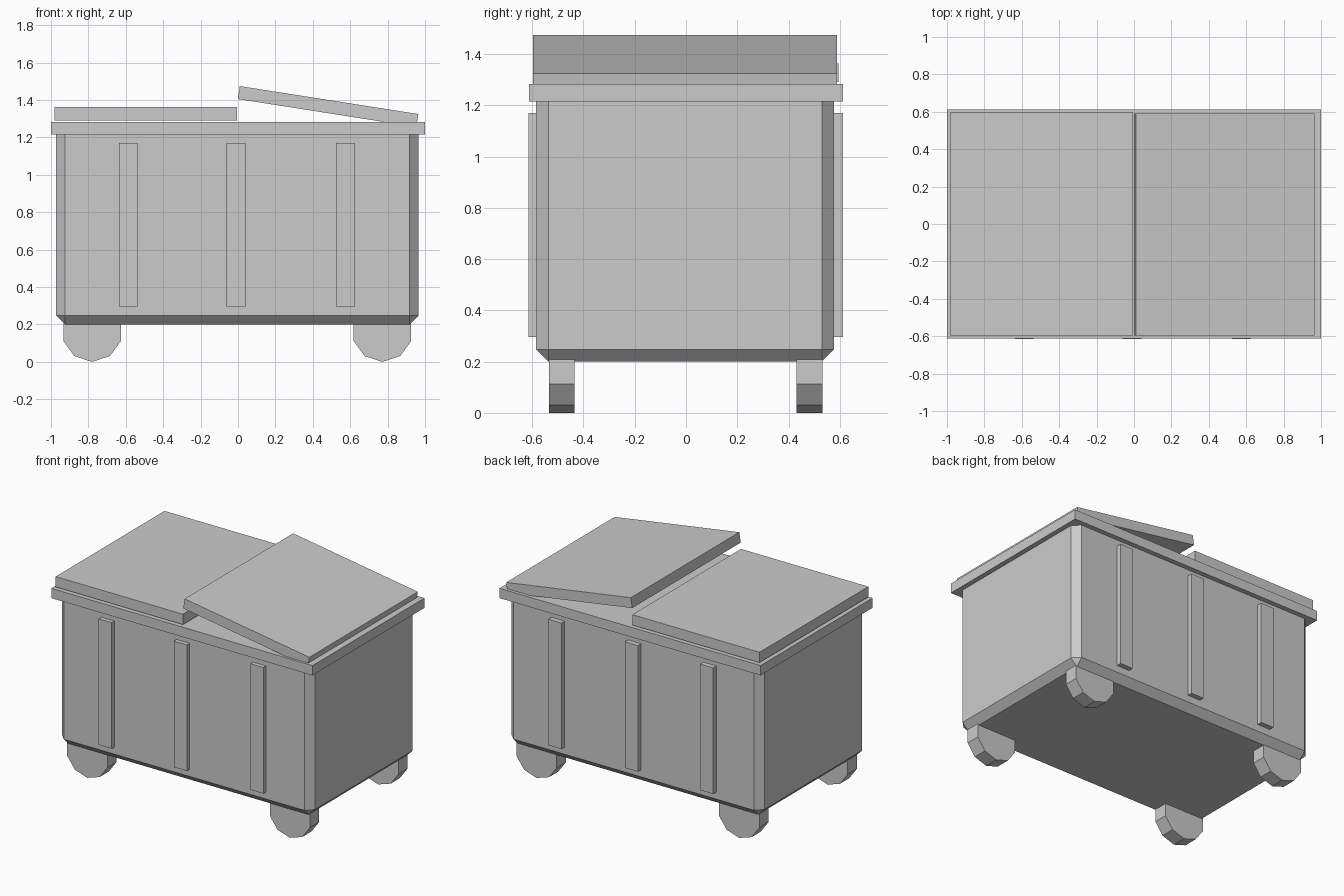
import bpy, math

if "Cube" in bpy.data.objects:
    bpy.data.objects.remove(bpy.data.objects["Cube"])


def box(name, lo, hi, rot_y=0.0):
    """Box between two corners, optionally turned about its centre."""
    centre = [(a + b) / 2 for a, b in zip(lo, hi)]
    bpy.ops.mesh.primitive_cube_add(size=1, location=centre)
    ob = bpy.context.object
    ob.name = name
    ob.scale = [b - a for a, b in zip(lo, hi)]
    bpy.ops.object.transform_apply(location=False, rotation=False, scale=True)
    ob.rotation_euler.y = rot_y
    return ob


# Container body with chamfered corners and bottom edge (top chamfer sits in the rim)
body = box("container_body", (-0.973, -0.585, 0.2), (0.966, 0.578, 1.265))
bevel = body.modifiers.new("chamfer", 'BEVEL')
bevel.width = 0.048
bevel.segments = 1

# Top rim
box("rim", (-1.0, -0.613, 1.215), (1.0, 0.612, 1.283))

# Closed lid on the left, tilted lid on the right
box("closed_lid", (-0.98, -0.595, 1.291), (-0.005, 0.595, 1.363))
cx, cz = 0.4815, 1.365
box("tilted_lid", (cx - 0.483, -0.597, cz - 0.035),
    (cx + 0.483, 0.59, cz + 0.035), math.radians(8.9))

# Reinforcing ribs on front and back
for side, (y0, y1) in {"front": (-0.615, -0.56), "back": (0.56, 0.613)}.items():
    for i, x in enumerate((-0.587, -0.011, 0.575)):
        box(f"{side}_rib_{i + 1}", (x - 0.05, y0, 0.297), (x + 0.05, y1, 1.17))

# Ten-sided wheels
for x in (-0.78, 0.772):
    for y in (-0.485, 0.482):
        bpy.ops.mesh.primitive_cylinder_add(
            vertices=10, radius=0.162, depth=0.1, location=(x, y, 0.162),
            rotation=(math.radians(90), 0, 0))
        bpy.context.object.name = "wheel"
